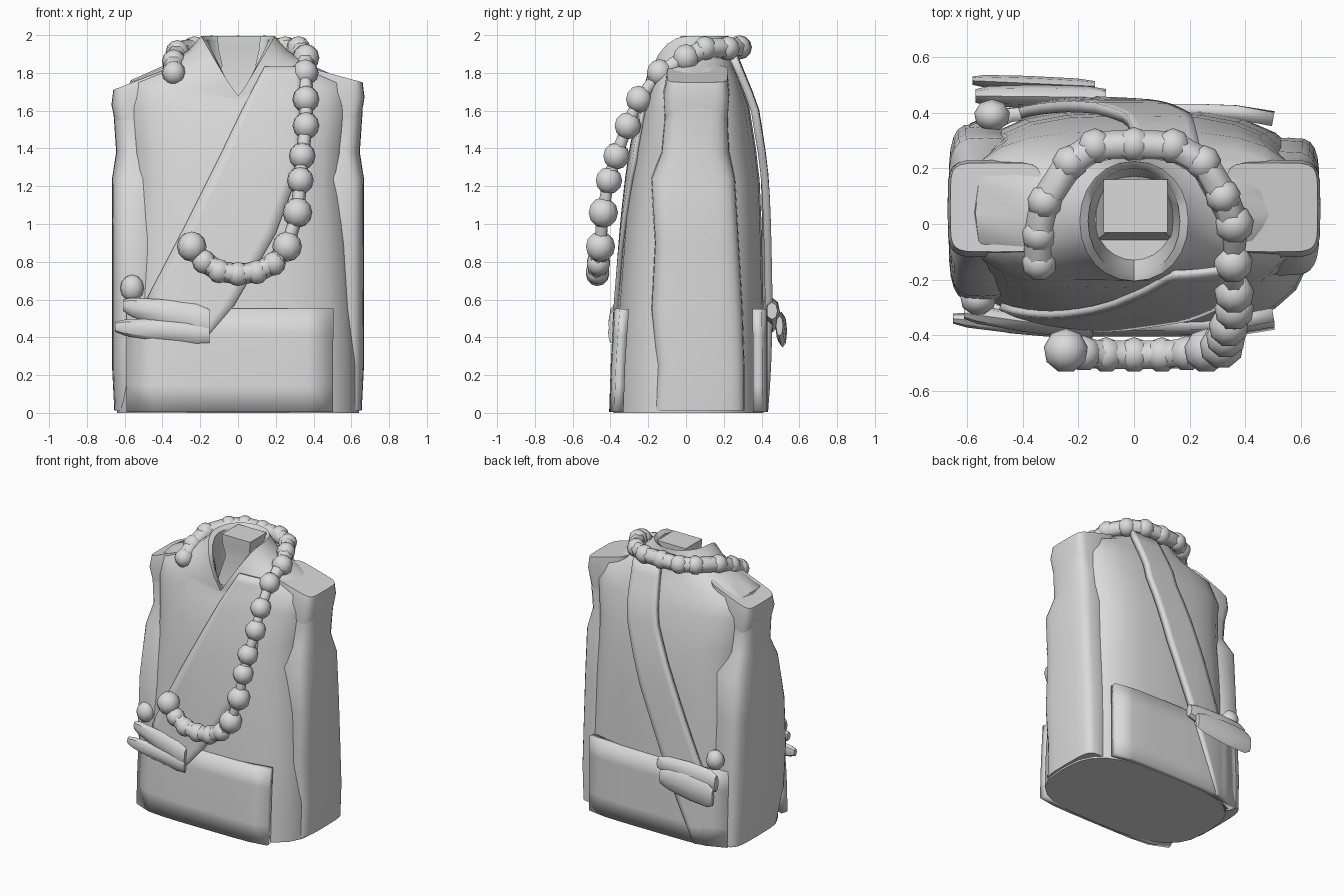
import bpy, bmesh, math
from mathutils import Vector

if "Cube" in bpy.data.objects:
    bpy.data.objects.remove(bpy.data.objects["Cube"])

grey = bpy.data.materials.new("plain_grey")
grey.use_nodes = True
grey.diffuse_color = (0.7, 0.7, 0.7, 1)
grey.node_tree.nodes["Principled BSDF"].inputs["Base Color"].default_value = grey.diffuse_color


def finish(name, bm, angle=40, thick=0):
    bmesh.ops.recalc_face_normals(bm, faces=bm.faces)
    me = bpy.data.meshes.new(name)
    bm.to_mesh(me)
    bm.free()
    ob = bpy.data.objects.new(name, me)
    bpy.context.collection.objects.link(ob)
    me.materials.append(grey)
    if thick:
        mod = ob.modifiers.new("thickness", 'SOLIDIFY')
        mod.thickness, mod.offset = thick, 0
    bpy.ops.object.select_all(action='DESELECT')
    ob.select_set(True)
    bpy.context.view_layer.objects.active = ob
    bpy.ops.object.shade_smooth_by_angle(angle=math.radians(angle))


def loft(name, rings, angle=40):
    """Skin a list of equal-length point rings and cap both ends."""
    bm = bmesh.new()
    vs = [[bm.verts.new(p) for p in r] for r in rings]
    n = len(vs[0])
    for a, b in zip(vs, vs[1:]):
        for i in range(n):
            j = (i + 1) % n
            bm.faces.new((a[i], a[j], b[j], b[i]))
    bm.faces.new(vs[0])
    bm.faces.new(vs[-1])
    finish(name, bm, angle)


def spow(v, e):
    return math.copysign(abs(v) ** e, v)


def ring(z, x0, x1, y0, y1, p=3, drop=0, slant=0, n=24):
    """Rounded-box ring; drop lowers the front into a V, slant tips it outward."""
    pts = []
    for i in range(n):
        t = math.tau * i / n
        c, s = spow(math.cos(t), 2 / p), spow(math.sin(t), 2 / p)
        x = (x0 + x1) / 2 + c * (x1 - x0) / 2
        y = (y0 + y1) / 2 + s * (y1 - y0) / 2
        dz = drop * (1 - abs(math.cos(t))) if s < 0 else 0
        pts.append((x, y, z - dz - slant * c))
    return pts


# Torso robe: height, half width, front, back
TORSO = [(0, .64, -.385, .41), (.3, .635, -.375, .41), (.55, .62, -.36, .41),
         (1, .59, -.325, .4), (1.23, .57, -.3, .39), (1.4, .575, -.275, .37),
         (1.62, .6, -.23, .335), (1.84, .5, -.165, .245)]
rings = [ring(z, -w, w, f, b) for z, w, f, b in TORSO[:-1]]
rings += [ring(1.76, -.57, .57, -.205, .285, 3, .1),
          ring(1.84, -.39, .39, -.205, .25, 2.6, .17),
          ring(1.92, -.26, .26, -.205, .235, 2.2, .24),
          ring(1.995, -.195, .195, -.205, .225, 2.1, .325),
          ring(1.975, -.165, .165, -.18, .2, 2.1, .325),
          ring(1.64, -.14, .14, -.13, .16, 2)]
loft("torso_robe", rings, 50)

# Neck: four-sided stump
loft("neck", [[(sx * w + .005, .065 + sy * d, z) for sx, sy in
               ((-1, -1), (1, -1), (1, 1), (-1, 1))]
              for z, w, d in ((1.6, .15, .13), (1.84, .09, .085), (1.93, .11, .095), (1.995, .115, .095))])


def surface(x, z, side, lift, p):
    """Point on the torso front (-1) or back (1), pushed out by lift; p squares the corners."""
    k = 0
    while k < len(TORSO) - 2 and z > TORSO[k + 1][0]:
        k += 1
    a, b = TORSO[k], TORSO[k + 1]
    t = (z - a[0]) / (b[0] - a[0])
    w, f, bk = (a[i] + (b[i] - a[i]) * t for i in (1, 2, 3))
    edge = max(0, 1 - min(1, abs(x / w)) ** p) ** (1 / p)
    return Vector((x, (f + bk) / 2 + side * ((bk - f) / 2 * edge + lift), z))


def drape(name, rows, side, lift, thick=.025, p=3, steps=4, cols=8):
    """Cloth strip laid over the torso; each row is (x, z) to (x, z)."""
    bm = bmesh.new()
    grid = []
    for k in range((len(rows) - 1) * steps + 1):
        i = min(k // steps, len(rows) - 2)
        t = k / steps - i
        xa, za, xb, zb = (u + (v - u) * t for u, v in zip(rows[i], rows[i + 1]))
        grid.append([bm.verts.new(surface(xa + (xb - xa) * c / cols, za + (zb - za) * c / cols, side, lift, p))
                     for c in range(cols + 1)])
    for a, b in zip(grid, grid[1:]):
        for i in range(cols):
            bm.faces.new((a[i], a[i + 1], b[i + 1], b[i]))
    finish(name, bm, 40, thick)


# Skirt panels and diagonal sashes
for side, tag in ((-1, "front"), (1, "back")):
    drape(tag + "_skirt_panel", [(-.58, .555, .5, .55), (-.58, .005, .5, .005)], side, -.003, .05, 5)
drape("front_sash", [(.14, 1.83, .33, 1.83), (.02, 1.6, .34, 1.62), (-.1, 1.35, .34, 1.33),
                     (-.3, .95, .2, .95), (-.48, .6, -.02, .57), (-.42, .4, -.25, .3)], -1, .012)
drape("back_sash", [(.03, 1.9, .24, 1.9), (-.04, 1.5, .2, 1.5), (-.24, 1, .06, 1.05),
                    (-.43, .5, -.16, .5), (-.57, .005, -.36, .005)], 1, .03, .04)

# Sleeves and shoulder caps; the right sleeve bulges more and its cap droops
for s, tag, f, b, droop in ((1, "left", -.185, .31, 0), (-1, "right", -.28, .36, .02)):
    def arm(z, xi, xo, y0, y1, p=4, slant=0):
        return [(s * x, y, h) for x, y, h in ring(z, xi, xo, y0, y1, p, 0, slant)]
    loft(tag + "_sleeve", [arm(.012, .46, .655, -.17, b), arm(.25, .44, .667, f + .03, b),
                           arm(.55, .42, .667, f, b - .01), arm(.9, .42, .667, f + .02, b - .03),
                           arm(1.24, .4, .667, -.185, b - .05), arm(1.38, .4, .645, -.13, .23, 3),
                           arm(1.6, .38, .66, -.11, .22), arm(1.68, .36, .66, -.11, .22)], 50)
    loft(tag + "_shoulder", [arm(1.5, .4, .64, -.11, .22), arm(1.7 - droop, .36, .67, -.12, .23, 5, .03 + droop),
                             arm(1.795 - droop, .33, .66, -.1, .22, 6, .045 + droop)], 40)


def blob(bm, at, r, scale=(1, 1, 1)):
    new = bmesh.ops.create_uvsphere(bm, u_segments=9, v_segments=6, radius=r)["verts"]
    for v in new:
        v.co = Vector(at) + Vector(v.co[i] * scale[i] for i in range(3))


def tail(name, a, b, ha, hb, depth):
    """Flattened tapering cloth end between two points."""
    a, b = Vector(a), Vector(b)
    rings = []
    for t, k in ((0, .75), (.15, 1), (.55, 1.05), (.9, .9), (1, .6)):
        c, h = a.lerp(b, t), (ha + (hb - ha) * t) * k
        rings.append([c + Vector((0, depth * k * math.cos(q * math.tau / 8), h * math.sin(q * math.tau / 8)))
                      for q in range(8)])
    loft(name, rings)


# Sash knots at the right hip
tail("front_knot_upper", (-.15, -.385, .47), (-.61, -.32, .57), .1, .05, .035)
tail("front_knot_lower", (-.15, -.39, .42), (-.65, -.34, .455), .07, .045, .03)
tail("back_knot_upper", (-.1, .455, .54), (-.57, .46, .51), .06, .1, .04)
tail("back_knot_lower", (-.14, .495, .46), (-.58, .515, .43), .07, .1, .025)
for tag, at in (("front", (-.56, -.27, .66)), ("back", (-.51, .39, .64))):
    bm = bmesh.new()
    blob(bm, at, .065, (1, .9, 1.1))
    finish(tag + "_knot_loop", bm, 60)

# Bead necklace: right strand, behind the neck, down the left, across the front
BEADS = [(-.34, -.14, 1.8), (-.34, -.04, 1.86), (-.32, .08, 1.91), (-.23, .22, 1.93),
         (-.14, .28, 1.935), (0, .285, 1.935), (.14, .28, 1.935), (.25, .22, 1.93),
         (.32, .1, 1.93), (.36, 0, 1.88), (.355, -.14, 1.8), (.36, -.25, 1.66),
         (.36, -.31, 1.52), (.34, -.37, 1.36), (.33, -.41, 1.23), (.315, -.44, 1.06),
         (.26, -.455, .88), (.19, -.465, .79), (.1, -.47, .745), (0, -.47, .735),
         (-.1, -.47, .75), (-.18, -.465, .8), (-.245, -.455, .88)]
bm = bmesh.new()
for i, p in enumerate(BEADS):
    blob(bm, p, .08 if i in (15, 16, 22) else .064 if i < 9 or 16 < i < 22 else .072)
finish("necklace_beads", bm, 60)

# Cord joining the beads, thick where the beads merge
cu = bpy.data.curves.new("necklace_cord", 'CURVE')
cu.dimensions, cu.bevel_depth, cu.bevel_resolution = '3D', .036, 1
cu.use_fill_caps = True
sp = cu.splines.new('POLY')
sp.points.add(len(BEADS) - 1)
for i, (q, p) in enumerate(zip(sp.points, BEADS)):
    q.co = (*p, 1)
    q.radius = 1.55 if i < 10 or 16 < i < 22 else 1
cu.materials.append(grey)
bpy.context.collection.objects.link(bpy.data.objects.new("necklace_cord", cu))
